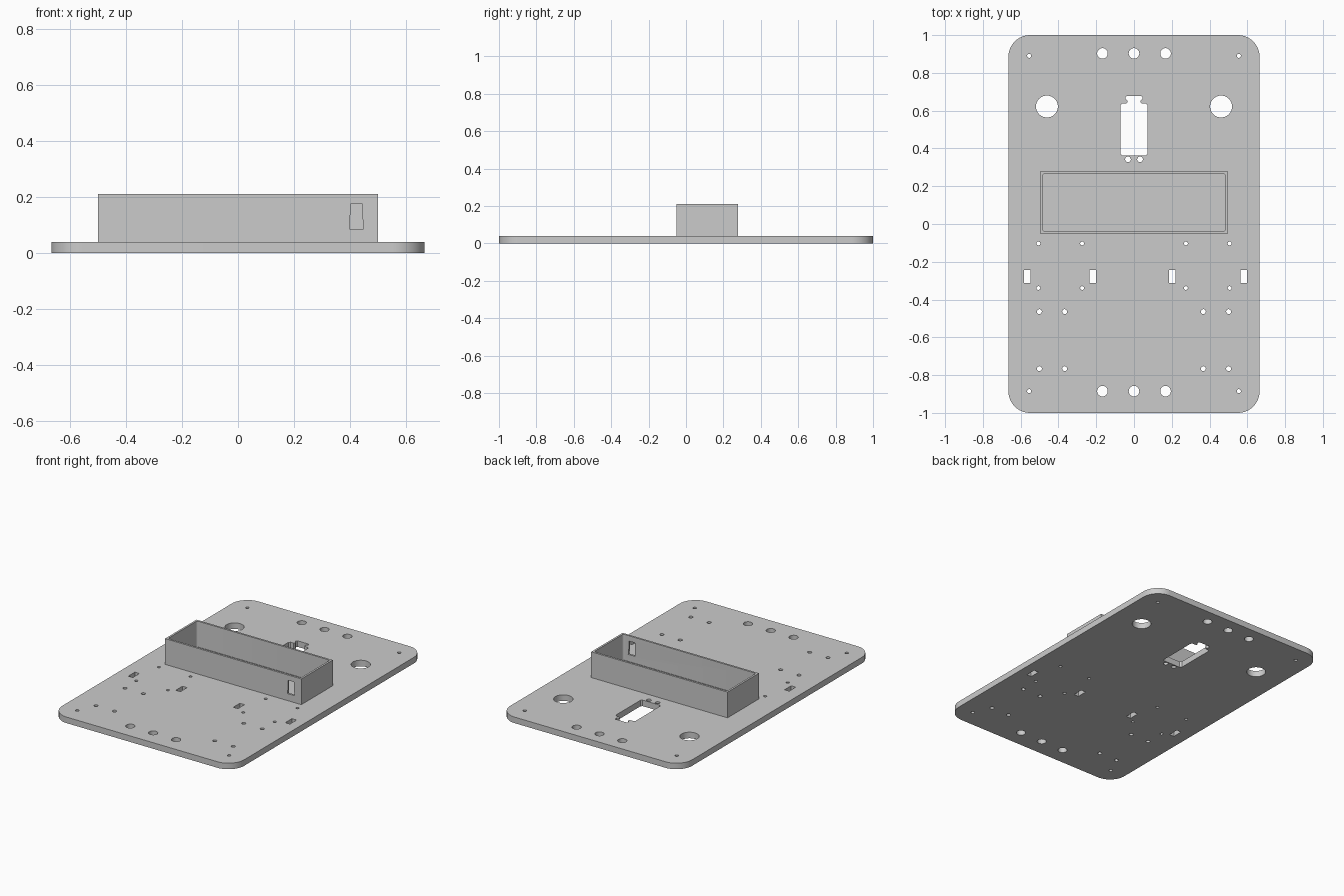
import bpy, bmesh, math

if "Cube" in bpy.data.objects:
    bpy.data.objects.remove(bpy.data.objects["Cube"], do_unlink=True)

GREY = (0.6, 0.6, 0.6, 1)
mat = bpy.data.materials.new("light_grey")
mat.use_nodes = True
mat.diffuse_color = GREY
mat.node_tree.nodes["Principled BSDF"].inputs["Base Color"].default_value = GREY


def circle(x, y, r, n=32):
    return [(x + r * math.cos(2 * math.pi * i / n), y + r * math.sin(2 * math.pi * i / n))
            for i in range(n)]


def rounded(x0, x1, y0, y1, r=0, n=8):
    """Rectangle outline with rounded corners."""
    if r == 0:
        return [(x0, y0), (x1, y0), (x1, y1), (x0, y1)]
    pts = []
    centres = [(x1 - r, y1 - r), (x0 + r, y1 - r), (x0 + r, y0 + r), (x1 - r, y0 + r)]
    for k, (cx, cy) in enumerate(centres):
        for i in range(n + 1):
            a = math.pi / 2 * (k + i / n)
            pts.append((cx + r * math.cos(a), cy + r * math.sin(a)))
    return pts


def extrude(name, outlines, z0, z1):
    """Solid from a first outline with the other outlines as holes."""
    curve = bpy.data.curves.new(name, "CURVE")
    curve.dimensions = "2D"
    curve.fill_mode = "BOTH"
    curve.extrude = (z1 - z0) / 2
    for pts in outlines:
        s = curve.splines.new("POLY")
        s.points.add(len(pts) - 1)
        for p, (x, y) in zip(s.points, pts):
            p.co = (x, y, 0, 1)
        s.use_cyclic_u = True
    obj = bpy.data.objects.new(name, curve)
    bpy.context.collection.objects.link(obj)
    bpy.ops.object.select_all(action="DESELECT")
    obj.select_set(True)
    bpy.context.view_layer.objects.active = obj
    bpy.ops.object.convert(target="MESH")
    obj = bpy.context.view_layer.objects.active
    bm = bmesh.new()
    bm.from_mesh(obj.data)
    bmesh.ops.remove_doubles(bm, verts=bm.verts, dist=1e-5)
    bmesh.ops.translate(bm, verts=bm.verts, vec=(0, 0, (z0 + z1) / 2))
    bmesh.ops.recalc_face_normals(bm, faces=bm.faces)
    bm.to_mesh(obj.data)
    bm.free()
    obj.data.materials.clear()
    obj.data.materials.append(mat)
    return obj


def smooth(obj):
    bpy.ops.object.select_all(action="DESELECT")
    obj.select_set(True)
    bpy.context.view_layer.objects.active = obj
    bpy.ops.object.shade_smooth_by_angle(angle=math.radians(30))


# Mounting holes in the plate, mirrored left and right
holes = []
for side in (-1, 1):
    holes.append(circle(side * 0.461, 0.622, 0.058, 48))
    holes.append(circle(side * 0.032, 0.342, 0.015))
    for y in (0.89, -0.885):
        holes.append(circle(side * 0.555, y, 0.011))
    for x in (0.275, 0.506):
        for y in (-0.103, -0.339):
            holes.append(circle(side * x, y, 0.010))
    for x in (0.367, 0.501):
        for y in (-0.464, -0.766):
            holes.append(circle(side * x, y, 0.013))

# Rows of three holes at each end
for y in (0.903, -0.885):
    for x in (-0.167, 0, 0.167):
        holes.append(circle(x, y, 0.028))

# Strap slots
for x in (-0.566, -0.218, 0.202, 0.582):
    holes.append(rounded(x - 0.017, x + 0.017, -0.313, -0.244))

# Keyed opening with a notched neck
half = [(0.062, 0.363), (0.072, 0.373), (0.072, 0.628), (0.062, 0.638), (0.040, 0.638),
        (0.034, 0.644), (0.034, 0.652), (0.045, 0.662), (0.045, 0.672), (0.039, 0.678)]
holes.append(half + [(-x, y) for x, y in reversed(half)])

plate = extrude("base_plate", [rounded(-0.665, 0.665, -1, 1, 0.115, 16)] + holes, 0, 0.04)
smooth(plate)

# Open tray on the plate
tray = extrude("tray_walls", [rounded(-0.498, 0.498, -0.05, 0.278),
                              rounded(-0.485, 0.485, -0.037, 0.265, 0.012, 4)], 0.04, 0.21)

# Port cut through the front wall
port = extrude("port_cutter", [[(0.397, 0.086), (0.448, 0.086), (0.443, 0.135),
                                (0.443, 0.175), (0.400, 0.175), (0.400, 0.135)]], -0.05, 0.05)
port.rotation_euler.x = math.pi / 2
port.location.y = -0.05
port.hide_render = True
bpy.context.view_layer.update()
cut = tray.modifiers.new("port", "BOOLEAN")
cut.operation = "DIFFERENCE"
cut.solver = "EXACT"
cut.object = port
bpy.ops.object.select_all(action="DESELECT")
tray.select_set(True)
bpy.context.view_layer.objects.active = tray
bpy.ops.object.modifier_apply(modifier=cut.name)
bpy.data.objects.remove(port, do_unlink=True)
smooth(tray)
